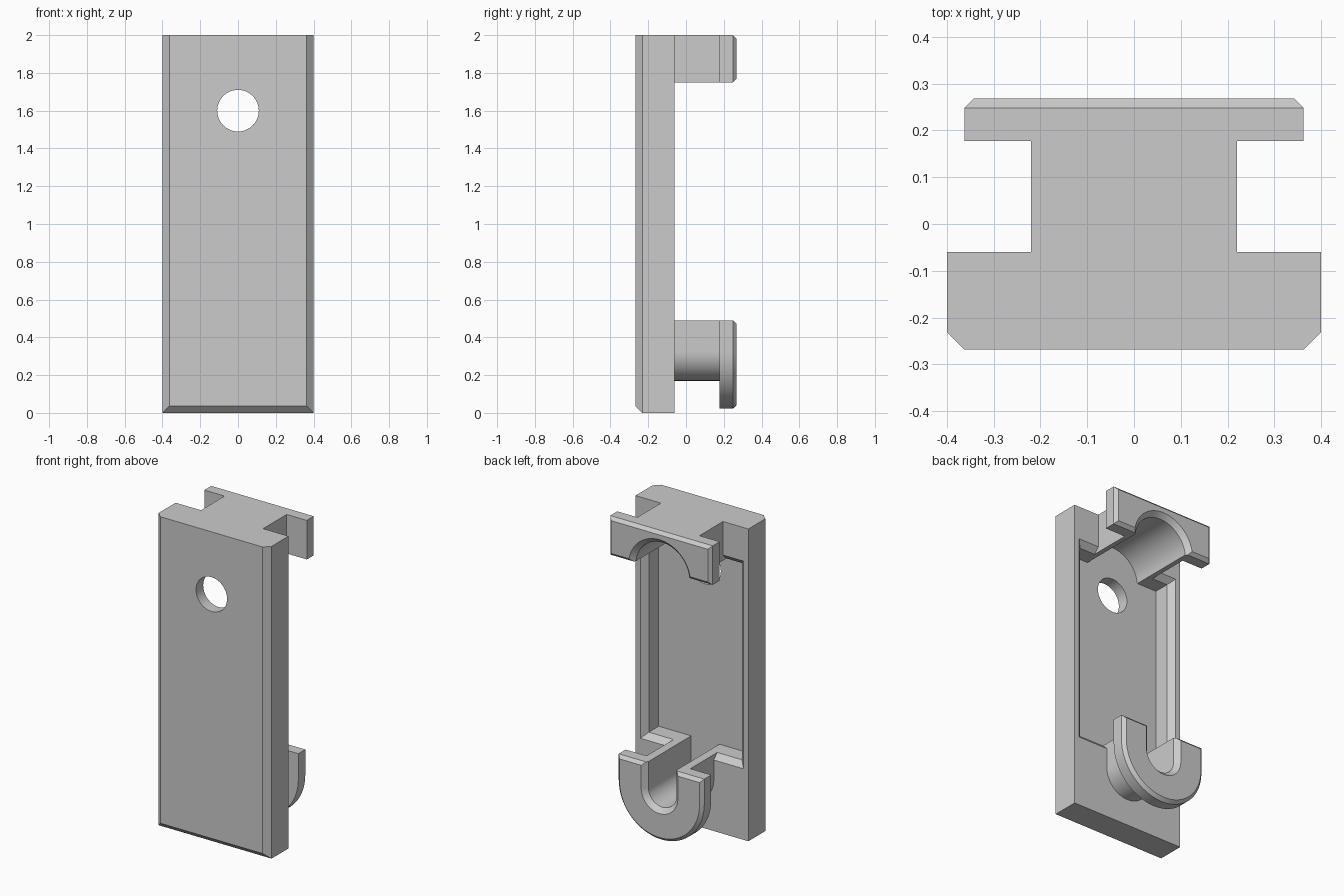
import bpy, bmesh, math

if "Cube" in bpy.data.objects:
    bpy.data.objects.remove(bpy.data.objects["Cube"])


def rect(hx, z0, z1):
    return [(-hx, z0), (hx, z0), (hx, z1), (-hx, z1)]


def u_shape(r, zc, z_end, seg=32):
    """Half circle closed by a straight end above (or below) its centre."""
    s = 1 if z_end > zc else -1
    arc = [(r * math.cos(math.pi * i / seg), zc - s * r * math.sin(math.pi * i / seg))
           for i in range(seg + 1)]
    return arc + [(-r, z_end), (r, z_end)]


def circle(r, zc, n=48):
    return [(r * math.cos(math.tau * i / n), zc + r * math.sin(math.tau * i / n)) for i in range(n)]


def loft(name, *sections):
    """Solid through (y, xz profile) sections."""
    bm = bmesh.new()
    rings = [[bm.verts.new((x, y, z)) for x, z in prof] for y, prof in sections]
    for a, b in zip(rings, rings[1:]):
        for i in range(len(a)):
            j = (i + 1) % len(a)
            bm.faces.new((a[i], a[j], b[j], b[i]))
    bm.faces.new(rings[0])
    bm.faces.new(rings[-1])
    bmesh.ops.recalc_face_normals(bm, faces=bm.faces)
    me = bpy.data.meshes.new(name)
    bm.to_mesh(me)
    bm.free()
    ob = bpy.data.objects.new(name, me)
    bpy.context.collection.objects.link(ob)
    return ob


def combine(target, other, op):
    other.hide_render = True
    m = target.modifiers.new(op, 'BOOLEAN')
    m.operation, m.solver, m.object = op, 'EXACT', other
    bpy.context.view_layer.objects.active = target
    bpy.ops.object.modifier_apply(modifier=m.name)
    bpy.data.objects.remove(other)


FRONT, FLOOR, FACE, FLANGE, BACK = -0.268, -0.195, -0.06, 0.178, 0.268

# Front plate with chamfered sides and bottom
body = loft("bracket_body", (FRONT, rect(0.363, 0.037, 2)), (-0.231, rect(0.4, 0, 2)),
            (FACE, rect(0.4, 0, 2)))

# Recessed back with chamfered rim
combine(body, loft("pocket_cutter", (FLOOR, rect(0.33, 0.49, 1.75)),
                   (-0.095, rect(0.33, 0.49, 1.75)),
                   (-0.05, rect(0.375, 0.445, 1.795))), 'DIFFERENCE')

# Upper lug and lower hook: stem, then wider chamfered flange
stems = [("lug", rect(0.22, 1.75, 2), rect(0.363, 1.75, 2), rect(0.343, 1.77, 1.98)),
         ("hook", u_shape(0.155, 0.325, 0.49), u_shape(0.303, 0.325, 0.49),
          u_shape(0.283, 0.325, 0.47))]
for name, stem, flange, tip in stems:
    combine(body, loft(name + "_stem", (-0.215, stem), (0.22, stem)), 'UNION')
    combine(body, loft(name + "_flange", (FLANGE, flange), (BACK - 0.02, flange), (BACK, tip)), 'UNION')

# Arch under the lug and slot in the hook, flared at the back
for name, r, zc, end in [("arch", 0.19, 1.73, 1.6), ("slot", 0.1, 0.325, 0.6)]:
    combine(body, loft(name + "_cutter", (FLOOR, u_shape(r, zc, end)),
                       (BACK - 0.03, u_shape(r, zc, end)),
                       (BACK + 0.02, u_shape(r + 0.05, zc, end))), 'DIFFERENCE')

# Round hole through the plate
combine(body, loft("hole_cutter", (-0.4, circle(0.11, 1.6)), (0, circle(0.11, 1.6))), 'DIFFERENCE')

body.select_set(True)
bpy.context.view_layer.objects.active = body
bpy.ops.object.shade_smooth_by_angle(angle=math.radians(25))
